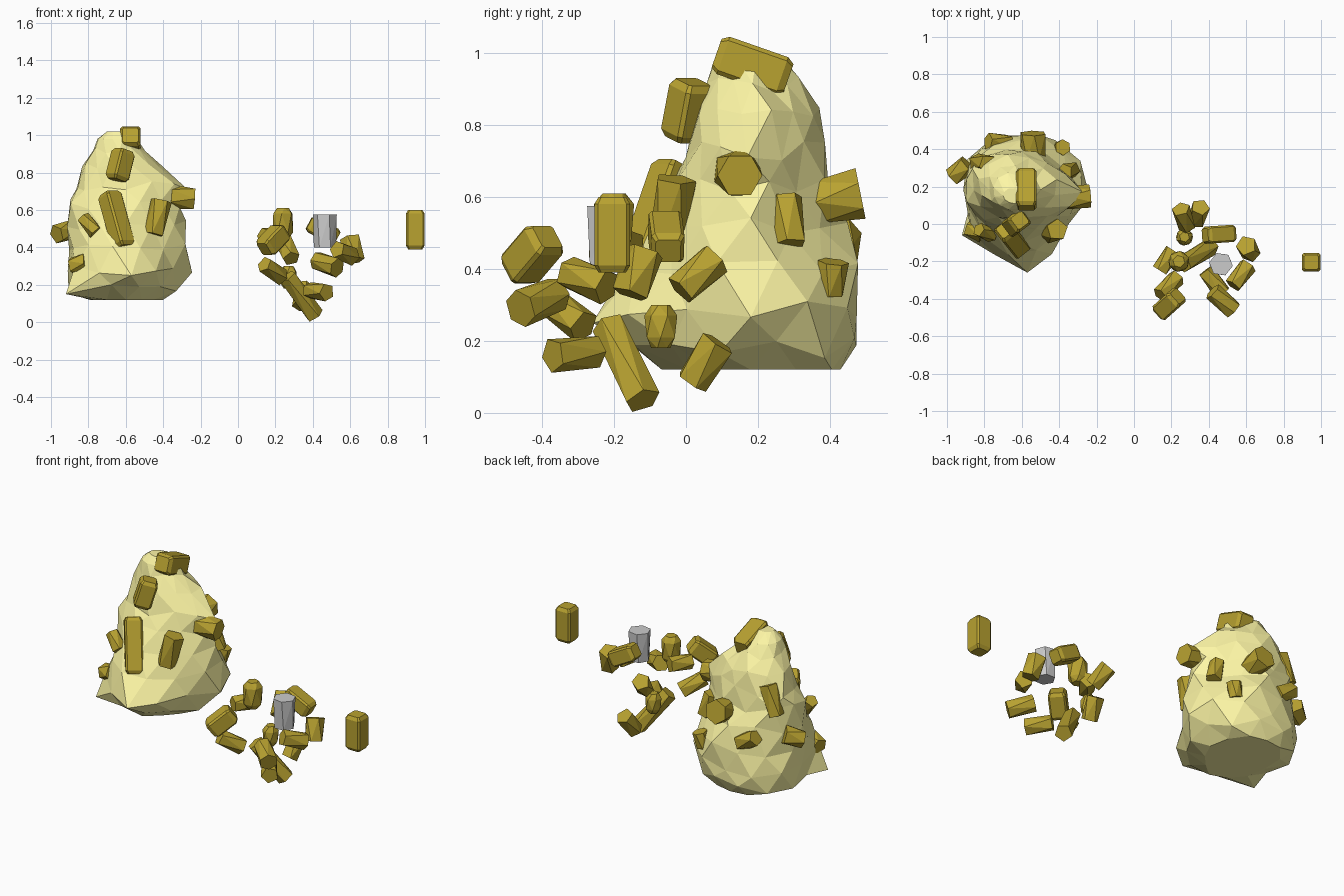
import bpy, bmesh, random
from math import cos, sin, pi
from mathutils import Vector

if "Cube" in bpy.data.objects:
    bpy.data.objects.remove(bpy.data.objects["Cube"])

random.seed(11)


def material(name, color):
    m = bpy.data.materials.new(name)
    m.diffuse_color = color
    m.use_nodes = True
    m.node_tree.nodes["Principled BSDF"].inputs["Base Color"].default_value = m.diffuse_color
    return m


pale = material("pale_yellow", (0.99, 0.93, 0.38, 1))
ochre = material("ochre", (0.48, 0.36, 0.03, 1))


def finish(name, bm, mat):
    bmesh.ops.recalc_face_normals(bm, faces=bm.faces)
    me = bpy.data.meshes.new(name)
    bm.to_mesh(me)
    bm.free()
    ob = bpy.data.objects.new(name, me)
    bpy.context.collection.objects.link(ob)
    if mat:
        me.materials.append(mat)
    return ob


def skin(bm, rings, tris):
    """Join consecutive rings and cap both ends."""
    for a, b in zip(rings, rings[1:]):
        n = len(a)
        for i in range(n):
            j = (i + 1) % n
            if tris:
                bm.faces.new((a[i], a[j], b[i]))
                bm.faces.new((a[j], b[j], b[i]))
            else:
                bm.faces.new((a[i], a[j], b[j], b[i]))
    bm.faces.new(rings[0][::-1])
    bm.faces.new(rings[-1])


def crystal(name, p0, p1, r, sides=6, mat=ochre, tips=False, twist=1.2):
    """Prism between two points: chamfered block for 4 sides, twisted facets otherwise."""
    p0, p1 = Vector(p0), Vector(p1)
    d = p1 - p0
    rot = d.to_track_quat('Z', 'Y')
    L = d.length
    block = sides == 4
    # stations: height, scale, twist
    if block:
        stations = [(0, .76, 0), (.02, 1, 0), (L - .02, 1, 0), (L, .76, 0)]
    elif tips:
        stations = [(0, .6, -.7), (.03, 1, 0), (L - .03, 1.02, .8), (L, .6, 1.5)]
    else:
        stations = [(0, .96, 0), (L, 1.03, twist)]
    bm = bmesh.new()
    rings = []
    for z, s, tw in stations:
        if block:
            c = r * .8
            base = [(r, -c), (r, c), (c, r), (-c, r), (-r, c), (-r, -c), (-c, -r), (c, -r)]
        else:
            base = [(r * cos((2 * i + tw) * pi / sides), r * sin((2 * i + tw) * pi / sides))
                    for i in range(sides)]
        rings.append([bm.verts.new(p0 + rot @ Vector((x * s, y * s, z))) for x, y in base])
    skin(bm, rings, not block)
    return finish(name, bm, mat)


# Boulder: rows of z, left, right, front, back extents
rows = [(.12, -.80, -.40, -.06, .43), (.18, -.90, -.30, -.18, .465), (.28, -.90, -.255, -.24, .48),
        (.40, -.89, -.265, -.19, .475), (.52, -.905, -.28, -.11, .44), (.63, -.90, -.285, -.055, .40),
        (.73, -.87, -.28, .0, .385), (.82, -.83, -.40, .025, .365), (.91, -.78, -.49, .06, .31),
        (.98, -.755, -.53, .07, .27), (1.02, -.70, -.57, .11, .19)]
bm = bmesh.new()
rings = []
n = 12
for k, (z, xl, xr, yf, yb) in enumerate(rows):
    cx, cy = (-.6, .18) if k < 7 else ((xl + xr) / 2, (yf + yb) / 2)
    ring = []
    for i in range(n):
        a = 2 * pi * (i + .5 * k) / n
        c, s = cos(a), sin(a)
        # fuller at the back left, flatter at the front right and upper back right
        m = 1 + random.uniform(-.05, .05)
        diag = abs(sin(2 * a))
        if c * s < 0:
            m += (.10 if s > 0 else -.13) * diag
        elif k > 3:
            m -= (.14 if s > 0 else .05) * diag
        x = cx + m * c * ((xr - cx) if c > 0 else (cx - xl))
        y = cy + m * s * ((yb - cy) if s > 0 else (cy - yf))
        dz = random.uniform(-.03, .03) if 0 < k < 9 else 0
        ring.append(bm.verts.new((x, y, z + dz)))
    rings.append(ring)
skin(bm, rings, True)
# Pull out the left foot, front foot and right shoulder
for target in ((-.92, -.06, .15), (-.57, -.26, .25), (-.27, .17, .71)):
    t = Vector(target)
    min(bm.verts, key=lambda v: (v.co - t).length).co = t
finish("boulder", bm, pale)

# Crystals embedded in the boulder
embedded = [
    ((-.575, .085, 1.0), (-.575, .285, .93), .055, 4),
    ((-.65, -.01, .76), (-.61, .02, .92), .05, 4),
    ((-.69, -.03, .69), (-.61, -.13, .40), .05, 4),
    ((-.45, -.05, .47), (-.41, -.03, .65), .057, 5),
    ((-.83, -.03, .56), (-.76, -.06, .48), .04, 5),
    ((-.89, -.02, .30), (-.81, -.05, .32), .05, 5),
    ((-.97, .25, .47), (-.89, .32, .50), .055, 5),
    ((-.235, .15, .66), (-.36, .14, .67), .065, 6),
    ((-.37, .28, .60), (-.33, .29, .47), .045, 5),
    ((-.54, .36, .585), (-.54, .485, .61), .07, 6),
    ((-.40, .40, .33), (-.38, .41, .42), .042, 6),
    ((-.78, .44, .50), (-.67, .43, .44), .05, 5),
    ((-.84, .33, .61), (-.78, .32, .78), .05, 5),
]
for i, (a, b, r, sides) in enumerate(embedded):
    crystal(f"embedded_crystal_{i + 1}", a, b, r, sides)

# Loose crystals floating beside it
loose = [
    ((.24, -.20, .45), (.24, -.20, .61), .055, 6, True),
    ((.14, -.47, .39), (.235, -.385, .49), .05, 4),
    ((.14, -.25, .46), (.21, -.14, .46), .048, 5),
    ((.285, -.015, .34), (.25, .08, .43), .05, 5),
    ((.38, -.25, .17), (.475, -.37, .16), .048, 5),
    ((.42, -.36, .33), (.53, -.46, .29), .052, 6),
    ((.265, -.215, .245), (.41, -.12, .035), .05, 5),
    ((.14, -.38, .31), (.23, -.285, .24), .048, 5),
    ((.335, .015, .085), (.355, .09, .195), .05, 5),
    ((.27, -.07, .18), (.27, -.07, .30), .045, 6, True),
    ((.38, -.06, .53), (.53, -.05, .45), .046, 4),
    ((.625, -.155, .33), (.60, -.115, .45), .055, 5),
    ((.53, -.33, .39), (.61, -.22, .35), .05, 5),
]
for i, (a, b, r, sides, *tip) in enumerate(loose):
    crystal(f"loose_crystal_{i + 1}", a, b, r, sides, tips=bool(tip))

# Grey core and lone block
crystal("grey_core", (.465, -.215, .40), (.465, -.215, .575), .062, 6, None, twist=1.7)
crystal("lone_block", (.948, -.205, .39), (.948, -.205, .60), .05, 4)
